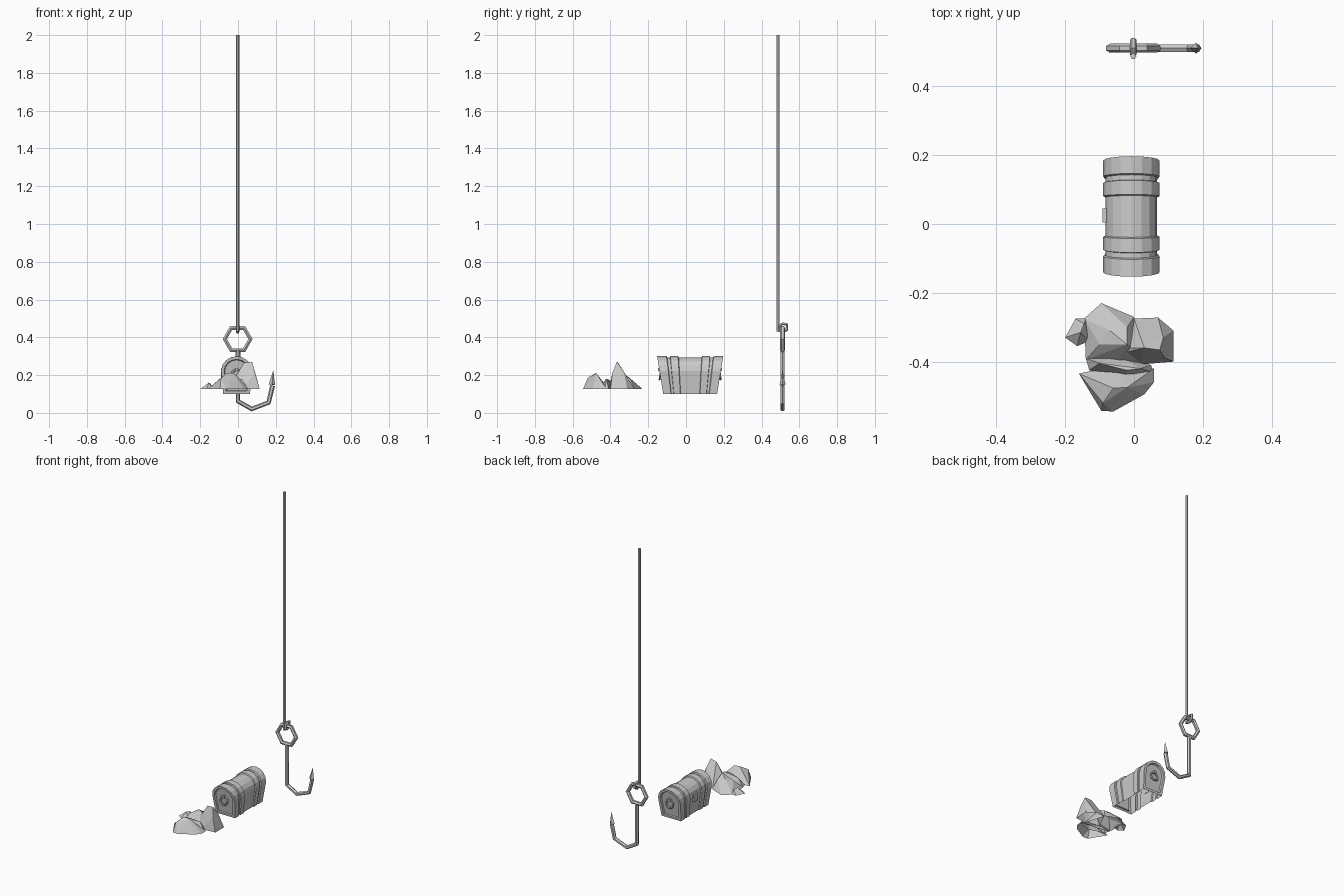
import bpy, bmesh, math
from mathutils import Vector

if "Cube" in bpy.data.objects:
    bpy.data.objects.remove(bpy.data.objects["Cube"])


def mesh_object(name, bm):
    bmesh.ops.recalc_face_normals(bm, faces=bm.faces[:])
    me = bpy.data.meshes.new(name)
    bm.to_mesh(me)
    bm.free()
    ob = bpy.data.objects.new(name, me)
    bpy.context.collection.objects.link(ob)
    return ob


def tube(name, pts, r, closed=False):
    """Six-sided tube along a polyline."""
    cu = bpy.data.curves.new(name, 'CURVE')
    cu.dimensions = '3D'
    cu.bevel_depth = r
    cu.bevel_resolution = 1
    cu.use_fill_caps = True
    sp = cu.splines.new('POLY')
    sp.points.add(len(pts) - 1)
    for p, co in zip(sp.points, pts):
        p.co = (*co, 1)
    sp.use_cyclic_u = closed
    sp.use_smooth = False
    ob = bpy.data.objects.new(name, cu)
    bpy.context.collection.objects.link(ob)
    return ob


# Hook: hexagonal eye, bent shank and barbed point
HY = 0.511
eye = [(-0.002 + 0.068 * math.cos(i * math.pi / 3), HY,
        0.391 + 0.068 * math.sin(i * math.pi / 3)) for i in range(6)]
tube("hook_eye", eye, 0.013, True)
tube("hook_shank", [(x, HY, z) for x, z in
     [(0, 0.335), (0, 0.062), (0.073, 0.021), (0.162, 0.055), (0.183, 0.145)]], 0.013)
bm = bmesh.new()
base = [bm.verts.new(p) for p in [(0.162, HY, 0.15), (0.18, HY - 0.016, 0.15),
                                  (0.196, HY, 0.148), (0.18, HY + 0.016, 0.15)]]
tip = bm.verts.new((0.187, HY, 0.225))
bm.faces.new(base)
for i in range(4):
    bm.faces.new((base[i], base[(i + 1) % 4], tip))
mesh_object("hook_barb", bm)

# Rope and its loop through the eye
tube("rope", [(-0.002, 0.488, 2.0), (-0.002, 0.488, 0.43)], 0.009)
tube("rope_loop", [(-0.002, y, z) for y, z in
     [(0.492, 0.435), (0.513, 0.429), (0.534, 0.44), (0.535, 0.468),
      (0.513, 0.472), (0.494, 0.462)]], 0.009, True)

# Chest: arched section, flaring upward, with raised bands along its length
CX, CY = -0.0075, 0.022


def section(t, inset, grow=0.0):
    w, top, low = 0.082 - inset, 0.30 - inset, 0.10 + grow
    prof = [(-0.071 + inset, low)]
    prof += [(-w * math.cos(a), 0.222 + (top - 0.222) * math.sin(a))
             for a in [i * math.pi / 8 for i in range(9)]]
    prof += [(0.071 - inset, low)]
    return [Vector((CX + x, CY + t * (0.815 + 0.185 * (z - 0.1) / 0.2), z)) for x, z in prof]


half = [(0.164, 0.020, 0.018), (0.175, 0.016, 0.015), (0.175, 0, 0), (0.125, 0, 0),
        (0.122, 0.007, 0), (0.107, 0.007, 0), (0.105, 0, 0), (0.064, 0, 0), (0.061, 0.007, 0)]
stations = [(-t, i, g) for t, i, g in half] + half[::-1]
bm = bmesh.new()
rings = [[bm.verts.new(p) for p in section(*s)] for s in stations]
for a, b in zip(rings, rings[1:]):
    for i in range(len(a) - 1):
        bm.faces.new((a[i], a[i + 1], b[i + 1], b[i]))
for r in (rings[0], rings[-1]):
    bm.faces.new(r)
for r in (rings[:3], rings[-3:]):
    for a, b in zip(r, r[1:]):
        bm.faces.new((a[0], a[-1], b[-1], b[0]))
mesh_object("chest", bm)

# Lock plate
bpy.ops.mesh.primitive_cube_add(size=1, location=(-0.084, 0.025, 0.21))
lock = bpy.context.object
lock.name = "chest_lock"
lock.scale = (0.014, 0.04, 0.05)

# Ring handles with mounting lugs on both ends
for s, n in ((-1, "front"), (1, "back")):
    y = CY + s * 0.158
    bpy.ops.mesh.primitive_torus_add(major_radius=0.026, minor_radius=0.006, major_segments=10,
                                     minor_segments=6, location=(CX, y, 0.202),
                                     rotation=(math.pi / 2 + s * 0.14, 0, 0))
    bpy.context.object.name = n + "_handle"
    bpy.ops.mesh.primitive_cube_add(size=1, location=(CX, y + s * 0.002, 0.23))
    bpy.context.object.name = n + "_handle_lug"
    bpy.context.object.scale = (0.016, 0.018, 0.016)


# Rocks: faceted hulls, open underneath
def rock(name, foot, peak):
    bm = bmesh.new()
    for x, y in foot:
        bm.verts.new((x, y, 0.126))
    for p in peak:
        bm.verts.new(p)
    bmesh.ops.convex_hull(bm, input=bm.verts[:])
    low = [f for f in bm.faces if all(v.co.z < 0.127 for v in f.verts)]
    bmesh.ops.recalc_face_normals(bm, faces=bm.faces[:])
    bmesh.ops.delete(bm, geom=low, context='FACES')
    mesh_object(name, bm)


rock("tall_rock", [(0.0, -0.275), (0.07, -0.272), (0.115, -0.31), (0.115, -0.4),
                   (0.02, -0.408), (-0.05, -0.38)],
     [(0.03, -0.36, 0.265), (0.075, -0.366, 0.27), (0.085, -0.33, 0.22), (0.09, -0.39, 0.21),
      (-0.01, -0.36, 0.2)])
rock("rear_rock", [(-0.095, -0.23), (-0.145, -0.275), (-0.14, -0.395), (0.0, -0.27),
                   (0.04, -0.41), (-0.05, -0.413)],
     [(-0.07, -0.31, 0.195), (-0.02, -0.35, 0.21), (-0.1, -0.35, 0.18), (-0.02, -0.3, 0.185)])
rock("small_rock", [(-0.17, -0.275), (-0.2, -0.33), (-0.165, -0.355), (-0.13, -0.34),
                    (-0.14, -0.275)],
     [(-0.155, -0.315, 0.16), (-0.145, -0.29, 0.155)])
rock("front_rock", [(-0.16, -0.435), (-0.095, -0.543), (-0.06, -0.545), (0.03, -0.495),
                    (0.058, -0.46), (0.058, -0.42), (-0.05, -0.41)],
     [(-0.09, -0.52, 0.185), (-0.06, -0.477, 0.212), (-0.02, -0.475, 0.21)])
rock("front_ledge", [(-0.14, -0.39), (-0.13, -0.425), (-0.03, -0.455), (0.055, -0.43),
                     (0.05, -0.41), (-0.05, -0.38)],
     [(-0.1, -0.405, 0.175), (-0.02, -0.425, 0.18), (0.02, -0.42, 0.18)])
